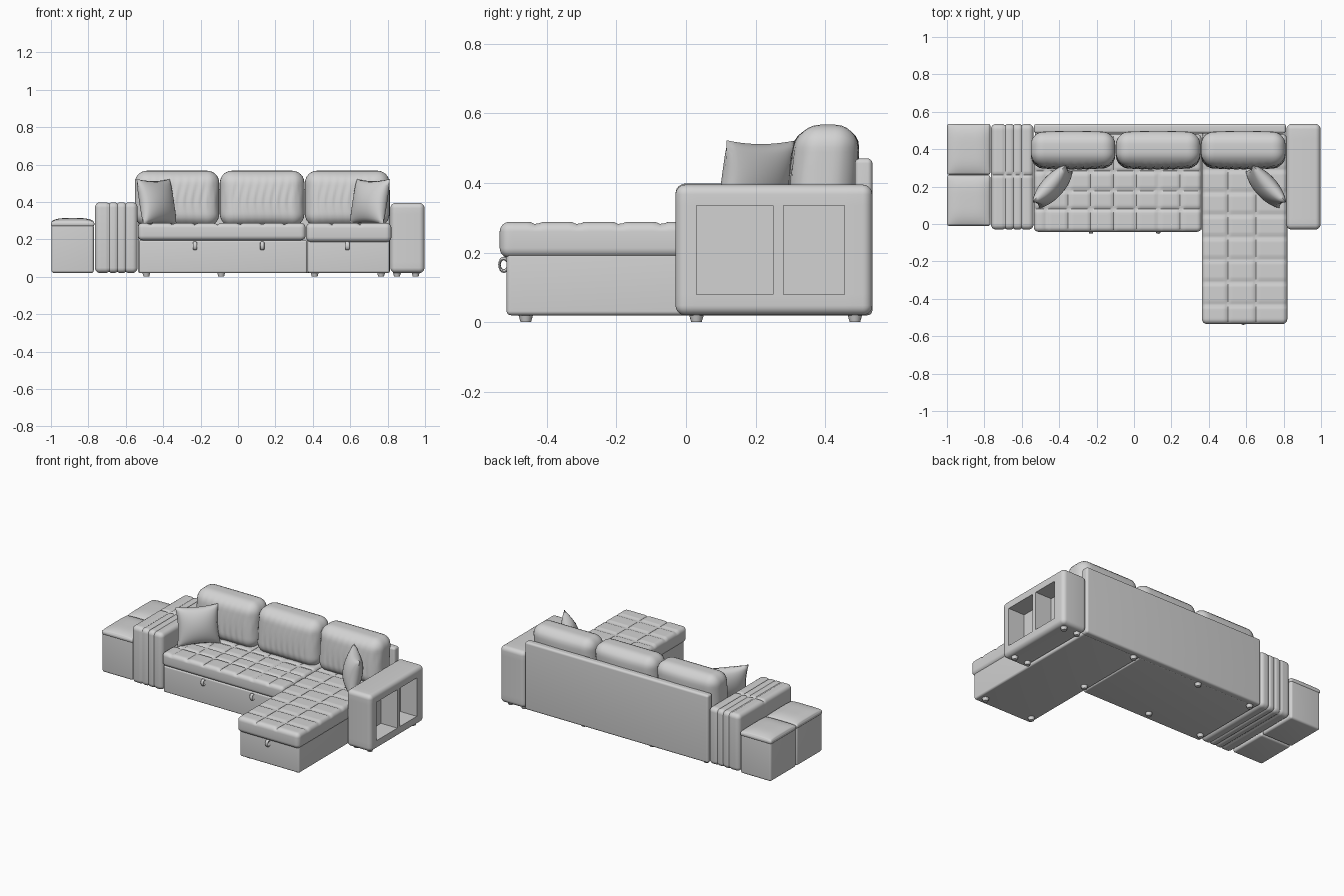
import bpy, bmesh, math
from mathutils import Matrix, Vector

if "Cube" in bpy.data.objects:
    bpy.data.objects.remove(bpy.data.objects["Cube"])

GREY = (0.65, 0.65, 0.65, 1)
fabric = bpy.data.materials.new("grey_fabric")
fabric.use_nodes = True
fabric.diffuse_color = GREY
fabric.node_tree.nodes["Principled BSDF"].inputs["Base Color"].default_value = GREY


def finish(name, bm, angle=40):
    bmesh.ops.recalc_face_normals(bm, faces=bm.faces[:])
    mesh = bpy.data.meshes.new(name)
    bm.to_mesh(mesh)
    bm.free()
    mesh.materials.append(fabric)
    mesh.shade_smooth()
    mesh.set_sharp_from_angle(angle=math.radians(angle))
    obj = bpy.data.objects.new(name, mesh)
    bpy.context.collection.objects.link(obj)
    return obj


def groove(t, lines, width=0.008):
    """1 on a seam line, fading to 0 beside it."""
    d = min(abs(t - s) for s in lines)
    return math.exp(-(d / width) ** 2)


def soft_box(name, lo, hi, r=0.02, steps=(1, 1, 1), offset=None, extra=(), windows=(), depth=0):
    """Rounded box; offset(co, normal, u) pushes the surface along its normal."""
    lo, hi = Vector(lo), Vector(hi)
    mid, half = (lo + hi) / 2, (hi - lo) / 2
    bm = bmesh.new()
    bmesh.ops.create_cube(bm, size=2)
    for v in bm.verts:
        v.co = mid + Vector(a * b for a, b in zip(v.co, half))
    # grid cuts: dense in the rounded corners, even between them
    for axis in range(3):
        corner = [r * (1 - math.tan(math.radians(a))) for a in (0, 15, 30)]
        cuts = [lo[axis] + c for c in corner] + [hi[axis] - c for c in corner]
        span, n = 2 * (half[axis] - r), steps[axis]
        cuts += [lo[axis] + r + span * i / n for i in range(1, n)]
        cuts += [p for a, p in extra if a == axis]
        normal = Vector(float(i == axis) for i in range(3))
        for c in cuts:
            bmesh.ops.bisect_plane(bm, geom=bm.verts[:] + bm.edges[:] + bm.faces[:],
                                   dist=1e-5, plane_co=normal * c, plane_no=normal)
    moved = []
    for v in bm.verts:
        inner = Vector(min(max(c, a + r), b - r) for c, a, b in zip(v.co, lo, hi))
        u = Vector((c - m) / h for c, m, h in zip(v.co, mid, half))
        n = (v.co - inner).normalized()
        co = inner + n * r
        moved.append(co + n * offset(co, n, u) if offset else co)
    for v, co in zip(bm.verts, moved):
        v.co = co
    # recessed compartments in the +x face
    for y0, y1, z0, z1 in windows:
        faces = []
        for f in bm.faces:
            c = f.calc_center_median()
            if c.x > hi.x - 1e-4 and y0 < c.y < y1 and z0 < c.z < z1:
                faces.append(f)
        out = bmesh.ops.extrude_face_region(bm, geom=faces)
        for v in out["geom"]:
            if isinstance(v, bmesh.types.BMVert):
                v.co.x -= depth
        bmesh.ops.delete(bm, geom=[f for f in faces if f.is_valid], context="FACES")
    return finish(name, bm)


def tufted(xs, ys, dip=0.009):
    """Quilted top with stitched seams and softly domed squares."""
    def offset(co, n, u):
        if n.z < 0.3:
            return 0
        return -dip * n.z * max(groove(co.x, xs), groove(co.y, ys))
    return offset


# Plinths and back panel
soft_box("sofa_base", (-0.53, -0.03, 0.02), (0.37, 0.5, 0.195), 0.01)
soft_box("chaise_base", (0.372, -0.515, 0.02), (0.81, 0.5, 0.2), 0.012)
soft_box("back_panel", (-0.535, 0.485, 0.02), (0.813, 0.535, 0.47), 0.014)

# Quilted seats
soft_box("sofa_seat", (-0.535, -0.042, 0.195), (0.361, 0.48, 0.287), 0.025, (76, 44, 1),
         tufted([-0.47 + 0.12 * i for i in range(7)], [0.08, 0.18, 0.28]))
soft_box("chaise_seat", (0.363, -0.535, 0.185), (0.82, 0.48, 0.288), 0.028, (40, 80, 1),
         tufted([0.5, 0.65], [-0.43 + 0.12 * i for i in range(7)]))

# Shelf arm with two open compartments
openings = [(0.03, 0.25, 0.08, 0.335), (0.28, 0.455, 0.08, 0.335)]
edges = [(1, p) for w in openings for p in w[:2]] + [(2, 0.08), (2, 0.335)]
soft_box("shelf_arm", (0.815, -0.03, 0.02), (0.997, 0.535, 0.395), 0.028,
         extra=edges, windows=openings, depth=0.12)

# Channelled arm on the other end
soft_box("channelled_arm", (-0.765, -0.03, 0.02), (-0.537, 0.535, 0.398), 0.028, (24, 50, 1),
         lambda co, n, u: -0.007 * max(groove(co.x, [-0.69, -0.645, -0.6], 0.006),
                                       groove(co.y, [0.262], 0.006) * max(n.z, 0)))

# Pair of stools
for label, y0, y1 in (("front", -0.008, 0.259), ("rear", 0.265, 0.533)):
    soft_box("stool_body_" + label, (-0.997, y0, 0.02), (-0.771, y1, 0.28), 0.014)
    soft_box("stool_lid_" + label, (-1.0, y0 - 0.002, 0.268), (-0.768, y1 + 0.002, 0.296),
             0.012, (12, 12, 1),
             lambda co, n, u: 0.018 * max(n.z, 0) * (1 - u.x ** 4) * (1 - u.y ** 4))


# Back cushions, plump with gathered folds
def plump(co, n, u):
    bulge = 0.012 * (1 - u.x ** 2) * max(0, 1 - u.z ** 2)
    folds = 0.003 * math.sin(co.x * 150 + 2 * math.sin(co.z * 20)) * (1 - abs(u.z)) * max(0, -n.y)
    return bulge * abs(n.y) + folds


for i, label in enumerate(("right", "middle", "left")):
    x = -0.552 + 0.455 * i
    cushion = soft_box("back_cushion_" + label, (x, 0.31, 0.27), (x + 0.452, 0.485, 0.567),
                       0.065, (36, 3, 12), plump)
    # lean back, seat end forward
    for v in cushion.data.vertices:
        v.co.y += 0.08 * (v.co.z - 0.45)


# Scatter pillows with pinched corners
def pillow(name, location, turn):
    bm = bmesh.new()
    for side in (-1, 1):
        part = bmesh.ops.create_grid(bm, x_segments=22, y_segments=22, size=1)
        for v in part["verts"]:
            u, w = v.co.x, v.co.y
            puff = max(0, (1 - u * u) * (1 - w * w)) ** 0.5
            v.co = (0.135 * u * (1 - 0.09 * (1 - w * w)), side * 0.058 * puff,
                    0.125 * w * (1 - 0.09 * (1 - u * u)))
    bmesh.ops.remove_doubles(bm, verts=bm.verts[:], dist=1e-5)
    obj = finish(name, bm, 70)
    obj.matrix_world = (Matrix.Translation(location) @ Matrix.Rotation(turn, 4, "Z")
                        @ Matrix.Rotation(-0.2, 4, "X"))


pillow("pillow_right", (-0.435, 0.2, 0.4), math.radians(48))
pillow("pillow_left", (0.705, 0.2, 0.4), math.radians(-48))

# Pull straps
for i, (x, y) in enumerate(((-0.23, -0.036), (0.13, -0.036), (0.585, -0.523))):
    bpy.ops.mesh.primitive_torus_add(location=(x, y, 0.165), rotation=(0, math.pi / 2, 0),
                                     major_radius=0.014, minor_radius=0.004,
                                     major_segments=16, minor_segments=8)
    strap = bpy.context.object
    strap.name = "pull_strap_%d" % (i + 1)
    strap.scale = (1.3, 0.9, 2.8)
    strap.data.materials.append(fabric)
    strap.data.shade_smooth()

# Feet
spots = [(x, y) for x in (-0.49, -0.09, 0.41) for y in (0.03, 0.485)]
spots += [(x, y) for x in (0.85, 0.95) for y in (0.03, 0.485)]
spots += [(0.41, -0.46), (0.765, -0.46)]
for i, (x, y) in enumerate(spots):
    bm = bmesh.new()
    bmesh.ops.create_cone(bm, cap_ends=True, segments=16, radius1=0.015, radius2=0.022, depth=0.024,
                          matrix=Matrix.Translation((x, y, 0.012)))
    finish("foot_%d" % (i + 1), bm)
